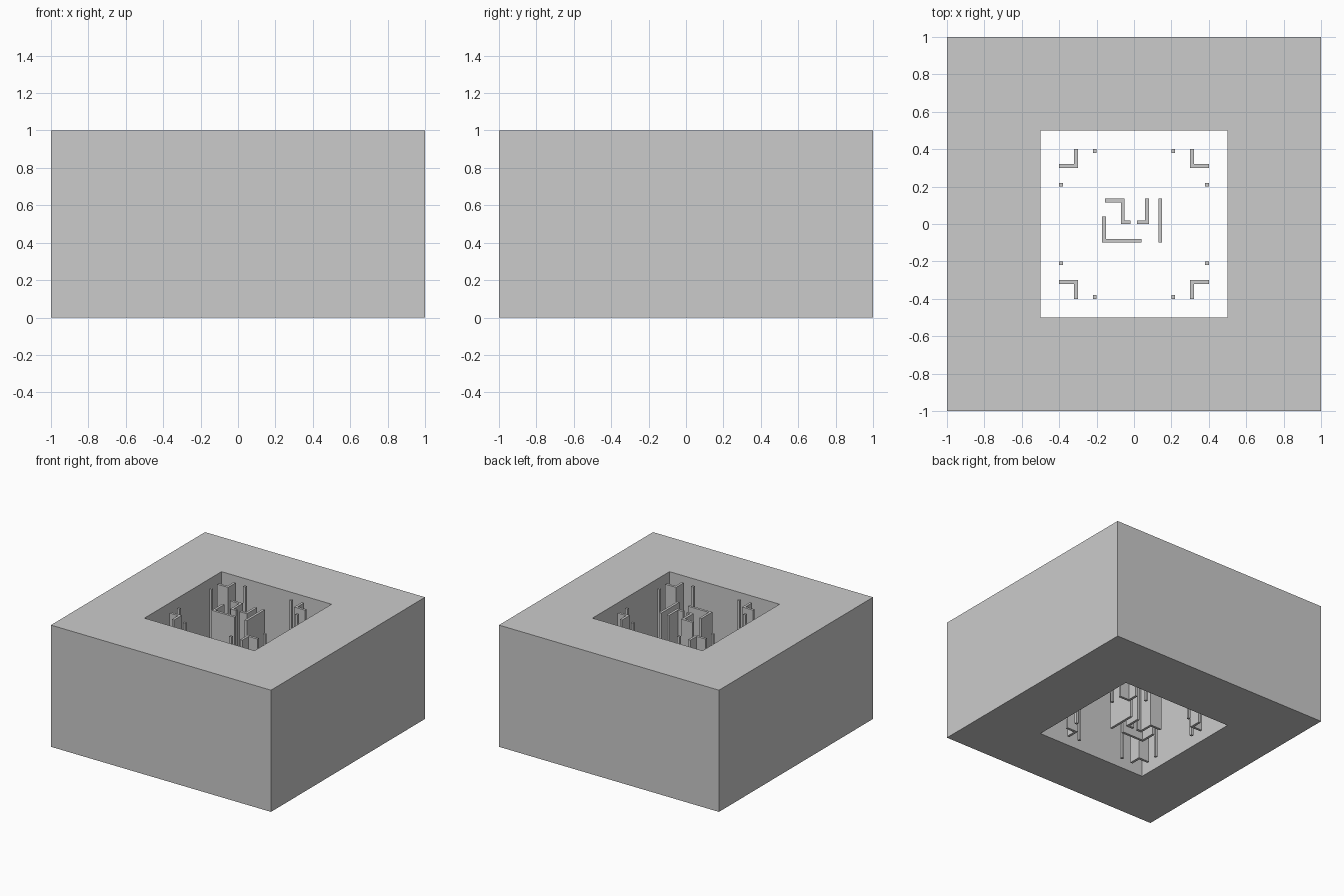
import bpy, bmesh

if "Cube" in bpy.data.objects:
    bpy.data.objects.remove(bpy.data.objects["Cube"])

H = 1.0    # every part runs the full height
T = 0.02   # thin wall thickness


def finish(name, bm):
    bmesh.ops.recalc_face_normals(bm, faces=bm.faces)
    mesh = bpy.data.meshes.new(name)
    bm.to_mesh(mesh)
    bm.free()
    obj = bpy.data.objects.new(name, mesh)
    bpy.context.collection.objects.link(obj)
    return obj


def prism(name, outline):
    """Extrude a plan outline from the ground to full height."""
    bm = bmesh.new()
    base = bm.faces.new([bm.verts.new((x, y, 0)) for x, y in outline])
    top = bmesh.ops.extrude_face_region(bm, geom=[base])["geom"]
    bmesh.ops.translate(bm, vec=(0, 0, H),
                        verts=[v for v in top if isinstance(v, bmesh.types.BMVert)])
    return finish(name, bm)


def rect(x0, y0, x1, y1):
    return [(x0, y0), (x1, y0), (x1, y1), (x0, y1)]


# Outer block: a square ring with an open shaft through it
bm = bmesh.new()
signs = [(-1, -1), (1, -1), (1, 1), (-1, 1)]
loops = [[bm.verts.new((sx * r, sy * r, z)) for sx, sy in signs]
         for r, z in ((1, 0), (1, H), (0.5, H), (0.5, 0))]
for a in range(4):
    for i in range(4):
        j, b = (i + 1) % 4, (a + 1) % 4
        bm.faces.new((loops[a][i], loops[a][j], loops[b][j], loops[b][i]))
finish("outer_block", bm)

# Four corner groups: an L-shaped wall flanked by two slim posts
a, b, c = 0.30, 0.40, 0.20
corner_parts = {
    "corner_wall": [(a, a), (b, a), (b, a + T), (a + T, a + T), (a + T, b), (a, b)],
    "corner_post_a": rect(c, b - T, c + T, b),
    "corner_post_b": rect(b - T, c, b, c + T),
}
for sx, sy in signs:
    side = ("front" if sy < 0 else "back") + ("_left" if sx < 0 else "_right")
    for part, outline in corner_parts.items():
        prism(f"{part}_{side}", [(x * sx, y * sy) for x, y in outline])

# Central walls
top = 0.135
prism("centre_step_wall", [(-0.155, top), (-0.155, top - T), (-0.07, top - T), (-0.07, 0),
                           (-0.02, 0), (-0.02, T), (-0.05, T), (-0.05, top)])
prism("centre_hook_wall", [(0.015, 0), (0.08, 0), (0.08, top), (0.06, top),
                           (0.06, T), (0.015, T)])
prism("centre_straight_wall", rect(0.13, -0.10, 0.15, top))
prism("centre_corner_wall", [(-0.17, -0.10), (0.04, -0.10), (0.04, -0.08),
                             (-0.15, -0.08), (-0.15, 0.04), (-0.17, 0.04)])
